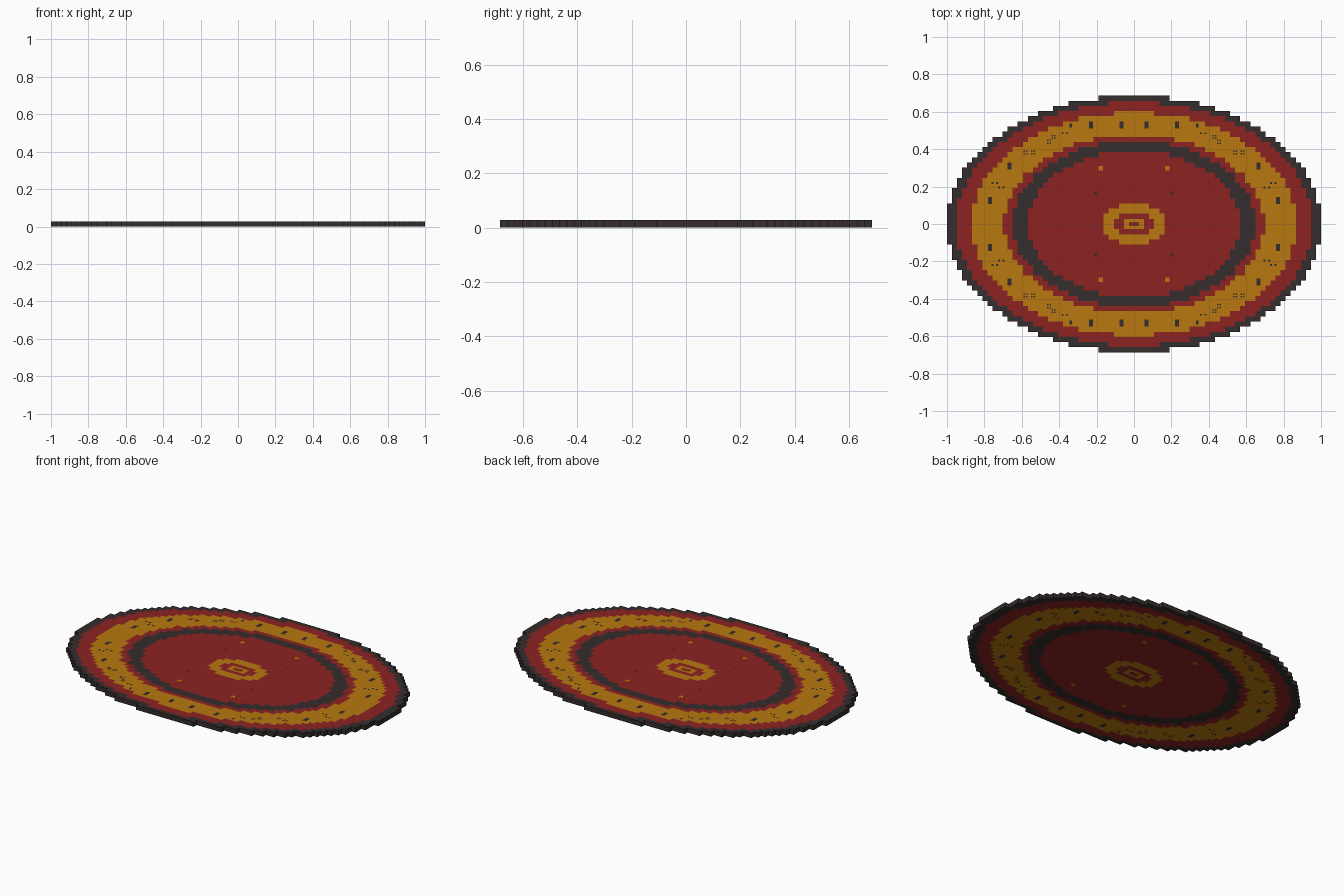
import bpy, bmesh, math

if "Cube" in bpy.data.objects:
    bpy.data.objects.remove(bpy.data.objects["Cube"])

A, B = 1.0, 0.686            # half sizes of the oval
NX, NY = 37, 25              # cells per half axis
HX, HY = A / NX, B / NY
THICK = 0.0275


def material(name, rgb):
    m = bpy.data.materials.new(name)
    m.diffuse_color = (*rgb, 1)
    m.use_nodes = True
    m.node_tree.nodes["Principled BSDF"].inputs["Base Color"].default_value = m.diffuse_color
    return m


DARK, RED, GOLD = 0, 1, 2
mats = [material("charcoal", (0.035, 0.026, 0.027)),
        material("deep red", (0.27, 0.016, 0.016)),
        material("gold", (0.48, 0.19, 0.005))]

# Concentric bands: (outer radius, colour), from the middle outwards
BANDS = [(0.055, GOLD), (0.10, RED), (0.165, GOLD), (0.57, RED), (0.65, DARK),
         (0.695, RED), (0.868, GOLD), (0.95, RED), (1.0, DARK)]


def make_object(name, bm):
    me = bpy.data.meshes.new(name)
    bm.to_mesh(me)
    bm.free()
    for m in mats:
        me.materials.append(m)
    ob = bpy.data.objects.new(name, me)
    bpy.context.collection.objects.link(ob)
    return ob


# Rug: stepped oval of cells, coloured by distance from the middle
bm = bmesh.new()
verts = {}


def vert(i, j):
    if (i, j) not in verts:
        verts[i, j] = bm.verts.new((i * HX, j * HY, THICK))
    return verts[i, j]


for i in range(-NX, NX):
    for j in range(-NY, NY):
        r = math.hypot((i + 0.5) / NX, (j + 0.5) / NY)
        if r < 1:
            f = bm.faces.new([vert(i, j), vert(i + 1, j), vert(i + 1, j + 1), vert(i, j + 1)])
            f.material_index = next(c for limit, c in BANDS if r < limit)
rug = make_object("oval_rug", bm)
solid = rug.modifiers.new("thickness", 'SOLIDIFY')
solid.thickness = THICK - 0.0004
solid.offset = -1

# Woven flecks, showing on both sides and mirrored to all four quarters
bm = bmesh.new()


def fleck(x, y, w, h, colour):
    for sx, sy in ((1, 1), (-1, 1), (1, -1), (-1, -1)):
        res = bmesh.ops.create_cube(bm, size=1)
        for v in res["verts"]:
            v.co = (sx * x + v.co.x * w, sy * y + v.co.y * h, (v.co.z + 0.5) * (THICK + 0.0004))
        for f in {f for v in res["verts"] for f in v.link_faces}:
            f.material_index = colour


for x, y in ((0.067, 0.53), (0.23, 0.53), (0.665, 0.31), (0.77, 0.125)):
    fleck(x, y, 0.021, 0.038, DARK)
for x, y in ((0.54, 0.383), (0.58, 0.383), (0.455, 0.44), (0.43, 0.465)):
    for dx in (-0.007, 0.007):
        for dy in (-0.007, 0.007):
            fleck(x + dx, y + dy, 0.008, 0.008, DARK)
for x, y in ((0.71, 0.195), (0.745, 0.22), (0.37, 0.485)):
    for dx in (-0.012, 0.012):
        fleck(x + dx, y, 0.01, 0.01, DARK)
fleck(0.338, 0.527, 0.012, 0.02, DARK)
fleck(0.205, 0.165, 0.016, 0.012, DARK)
fleck(0.178, 0.298, 0.024, 0.024, GOLD)
fleck(0.014, 0.0055, 0.026, 0.011, RED)
bmesh.ops.recalc_face_normals(bm, faces=bm.faces)
make_object("woven_flecks", bm)
